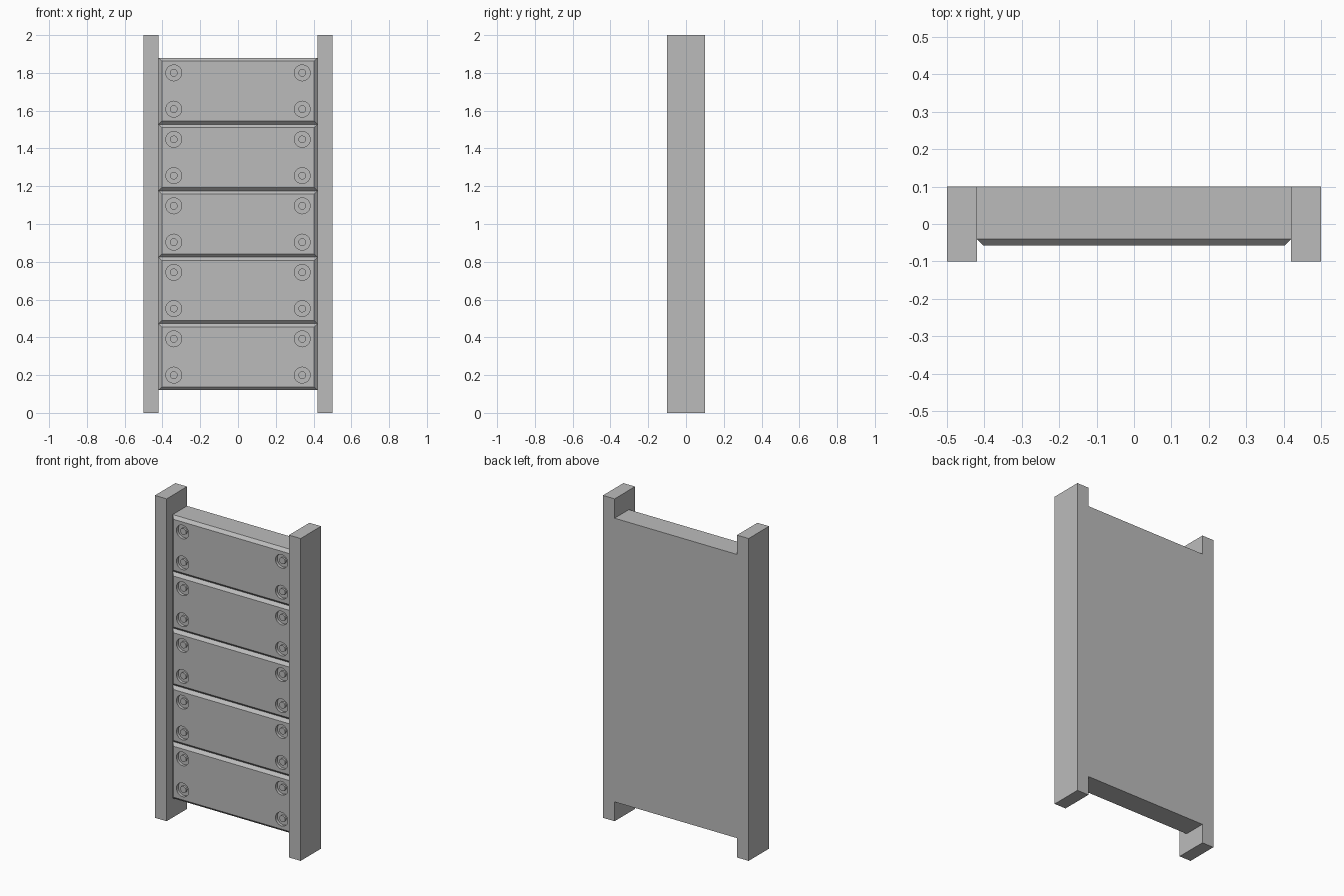
import bpy
import bmesh
import math
from mathutils import Matrix, Vector

if "Cube" in bpy.data.objects:
    bpy.data.objects.remove(bpy.data.objects["Cube"])

# Main dimensions
HEIGHT = 2.0
POST_IN, POST_OUT = 0.42, 0.5
HALF_DEPTH = 0.1
PANEL_FRONT = -0.04
BEVEL = 0.018
BOTTOM, TOP, COUNT = 0.12, 1.88, 5
PITCH = (TOP - BOTTOM) / COUNT
BOLT_X, BOLT_Z = 0.34, 0.096
HOLE_R, BOLT_R = 0.042, 0.02

grey = bpy.data.materials.new("plain grey")
grey.use_nodes = True
colour = (0.5, 0.5, 0.5, 1.0)
grey.diffuse_color = colour
grey.node_tree.nodes["Principled BSDF"].inputs["Base Color"].default_value = colour


def add_object(name, bm):
    bmesh.ops.recalc_face_normals(bm, faces=bm.faces)
    mesh = bpy.data.meshes.new(name)
    bm.to_mesh(mesh)
    bm.free()
    mesh.materials.append(grey)
    obj = bpy.data.objects.new(name, mesh)
    bpy.context.collection.objects.link(obj)
    return obj


def box(low, high):
    low, high = Vector(low), Vector(high)
    bm = bmesh.new()
    move = Matrix.Translation((low + high) / 2) @ Matrix.Diagonal((high - low).to_4d())
    bmesh.ops.create_cube(bm, size=1, matrix=move)
    return bm


def bolt_discs(centre_z, radius, y_front, y_back):
    """Four short cylinders along y, one near each plank corner."""
    bm = bmesh.new()
    for x in (-BOLT_X, BOLT_X):
        for dz in (-BOLT_Z, BOLT_Z):
            place = Matrix.Translation((x, (y_front + y_back) / 2, centre_z + dz))
            bmesh.ops.create_cone(bm, cap_ends=True, segments=32, radius1=radius,
                                  radius2=radius, depth=y_back - y_front,
                                  matrix=place @ Matrix.Rotation(math.pi / 2, 4, 'X'))
    return bm


def cut(obj, cutter):
    """Bake a boolean cut and discard the cutter."""
    cutter.hide_render = True
    mod = obj.modifiers.new("bolt_holes", 'BOOLEAN')
    mod.operation = 'DIFFERENCE'
    mod.solver = 'EXACT'
    mod.object = cutter
    graph = bpy.context.evaluated_depsgraph_get()
    baked = bpy.data.meshes.new_from_object(obj.evaluated_get(graph))
    obj.modifiers.clear()
    obj.data = baked
    bpy.data.objects.remove(cutter)


# Side posts
for name, side in (("left_post", 1), ("right_post", -1)):
    a, b = sorted((side * POST_IN, side * POST_OUT))
    add_object(name, box((a, -HALF_DEPTH, 0), (b, HALF_DEPTH, HEIGHT)))

# Backing panel between the posts
add_object("back_panel", box((-POST_IN, PANEL_FRONT, BOTTOM), (POST_IN, HALF_DEPTH, TOP)))

# Chamfered planks with recessed bolts
plank_front = PANEL_FRONT - BEVEL
for i in range(COUNT):
    z = BOTTOM + i * PITCH
    mid = z + PITCH / 2
    bm = box((-POST_IN, plank_front, z), (POST_IN, PANEL_FRONT, z + PITCH))
    for v in bm.verts:
        if v.co.y < PANEL_FRONT - BEVEL / 2:
            v.co.x -= math.copysign(BEVEL, v.co.x)
            v.co.z -= math.copysign(BEVEL, v.co.z - mid)
    plank = add_object(f"plank_{i + 1}", bm)
    cut(plank, add_object("hole_cutter", bolt_discs(mid, HOLE_R, -0.1, 0.0)))
    add_object(f"bolts_{i + 1}", bolt_discs(mid, BOLT_R, plank_front + 0.006, PANEL_FRONT))
